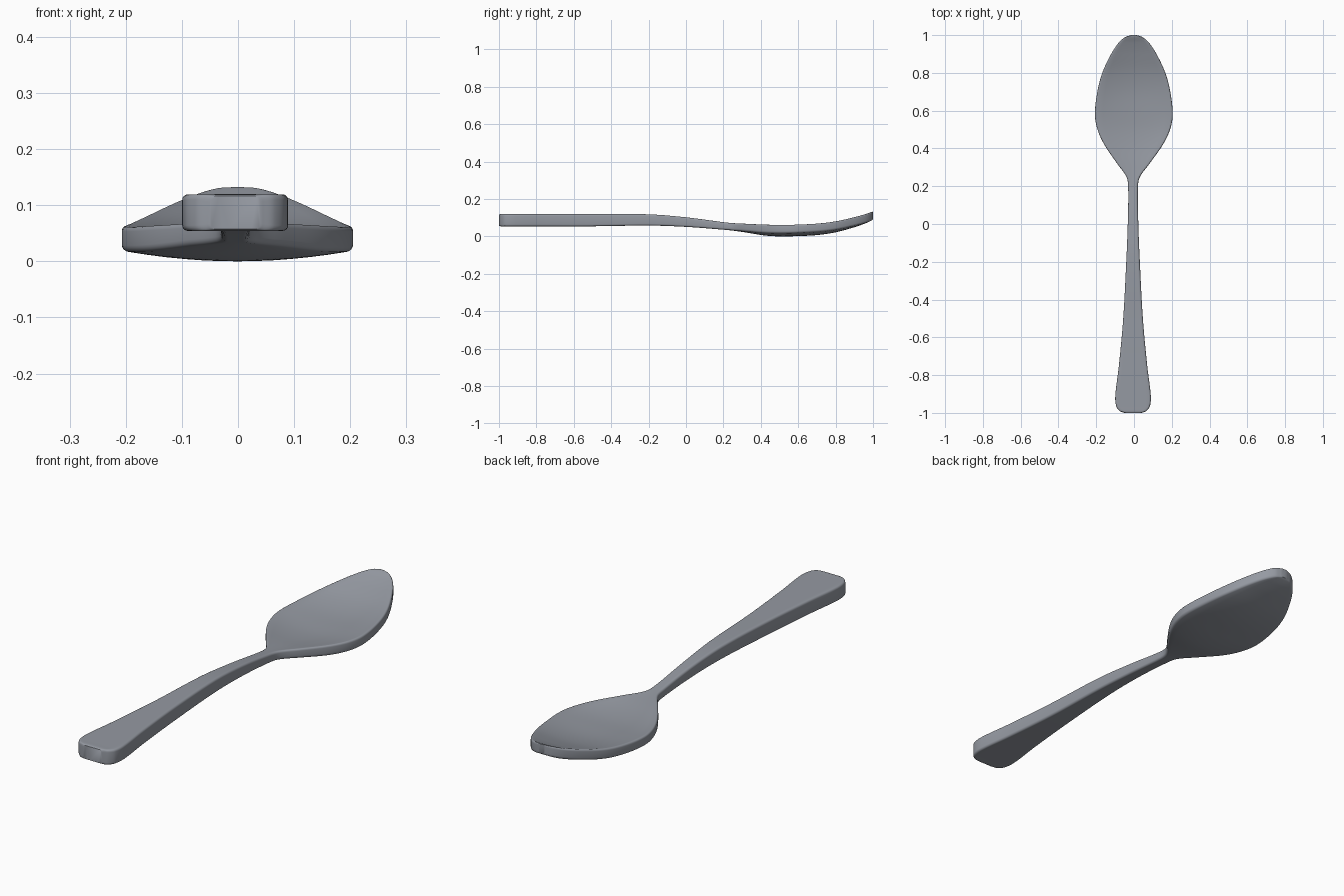
import bpy, bmesh
from math import sin, cos, pi

if "Cube" in bpy.data.objects:
    bpy.data.objects.remove(bpy.data.objects["Cube"])

# Stations along the spoon: y, half width, rim top z, rim bottom z, bowl dip
STATIONS = [
    (-1.00, 0.045, 0.117, 0.058, 0), (-0.99, 0.070, 0.120, 0.055, 0),
    (-0.965, 0.089, 0.120, 0.055, 0), (-0.91, 0.094, 0.120, 0.055, 0),
    (-0.75, 0.075, 0.120, 0.055, 0), (-0.50, 0.052, 0.120, 0.055, 0),
    (-0.20, 0.036, 0.119, 0.059, 0), (0.00, 0.028, 0.103, 0.052, 0),
    (0.20, 0.026, 0.077, 0.037, 0), (0.25, 0.036, 0.073, 0.034, 0.002),
    (0.32, 0.086, 0.070, 0.029, 0.007), (0.42, 0.155, 0.066, 0.021, 0.015),
    (0.50, 0.192, 0.064, 0.019, 0.018), (0.58, 0.206, 0.065, 0.020, 0.018),
    (0.70, 0.193, 0.071, 0.026, 0.018), (0.80, 0.167, 0.083, 0.037, 0.014),
    (0.90, 0.120, 0.105, 0.058, 0.008), (0.96, 0.080, 0.121, 0.074, 0.003),
    (0.99, 0.045, 0.131, 0.085, 0), (1.00, 0.014, 0.133, 0.092, 0),
]
STEPS, ACROSS, CORNER = 6, 12, 4


def catmull(a, b, c, d, t, ta, tb, tc, td):
    """Hermite interpolation between b and c with uneven spacing."""
    h = tc - tb
    mb = (c - a) / (tc - ta) * h
    mc = (d - b) / (td - tb) * h
    return ((2*t**3 - 3*t**2 + 1) * b + (t**3 - 2*t**2 + t) * mb
            + (3*t**2 - 2*t**3) * c + (t**3 - t**2) * mc)


def resample():
    n = len(STATIONS)
    # chord length along the outline keeps the rounded ends smooth
    s = [0]
    for p, q in zip(STATIONS, STATIONS[1:]):
        s.append(s[-1] + ((q[0]-p[0])**2 + (q[1]-p[1])**2) ** 0.5)
    out = []
    for i in range(n - 1):
        ids = [max(i-1, 0), i, i+1, min(i+2, n-1)]
        for k in range(STEPS):
            out.append([catmull(*[STATIONS[j][c] for j in ids], k / STEPS,
                                *[s[j] for j in ids]) for c in range(5)])
    out.append(list(STATIONS[-1]))
    return out


def section(y, w, top, bot, dip):
    """Rounded rectangle whose floor and top sag by the bowl dip."""
    r = min(0.010, w * 0.4)
    pts = []

    def arc(cx, cz, a0):
        for k in range(CORNER + 1):
            a = a0 + k / CORNER * pi / 2
            pts.append((cx + r * cos(a), cz + r * sin(a)))

    inner = w - r
    flat = [inner * (1 - 2 * k / ACROSS) for k in range(1, ACROSS)]
    arc(inner, top - r, 0)
    pts += [(x, top) for x in flat]
    arc(-inner, top - r, pi / 2)
    arc(-inner, bot + r, pi)
    pts += [(-x, bot) for x in flat]
    arc(inner, bot + r, 1.5 * pi)
    f = min(max((y - 0.2) / 0.3, 0), 1)
    shift = -0.005 + 0.004 * f
    return [(x + shift, y, z - dip * (1 - (x / w) ** 2)) for x, z in pts]


# Spoon: one continuous loft from handle end to bowl tip
bm = bmesh.new()
rings = [[bm.verts.new(p) for p in section(*st)] for st in resample()]
for a, b in zip(rings, rings[1:]):
    for i in range(len(a)):
        j = (i + 1) % len(a)
        bm.faces.new((a[i], a[j], b[j], b[i]))
bm.faces.new(rings[0])
bm.faces.new(rings[-1])
bmesh.ops.recalc_face_normals(bm, faces=bm.faces)
low = min(v.co.z for v in bm.verts)
for v in bm.verts:
    v.co.z -= low
mesh = bpy.data.meshes.new("spoon")
bm.to_mesh(mesh)
bm.free()
spoon = bpy.data.objects.new("spoon", mesh)
bpy.context.collection.objects.link(spoon)

# Dark steel colour
steel = bpy.data.materials.new("steel")
steel.diffuse_color = (0.30, 0.32, 0.36, 1)
steel.use_nodes = True
steel.node_tree.nodes["Principled BSDF"].inputs["Base Color"].default_value = steel.diffuse_color
mesh.materials.append(steel)

bpy.context.view_layer.objects.active = spoon
spoon.select_set(True)
bpy.ops.object.shade_smooth_by_angle(angle=0.7)
